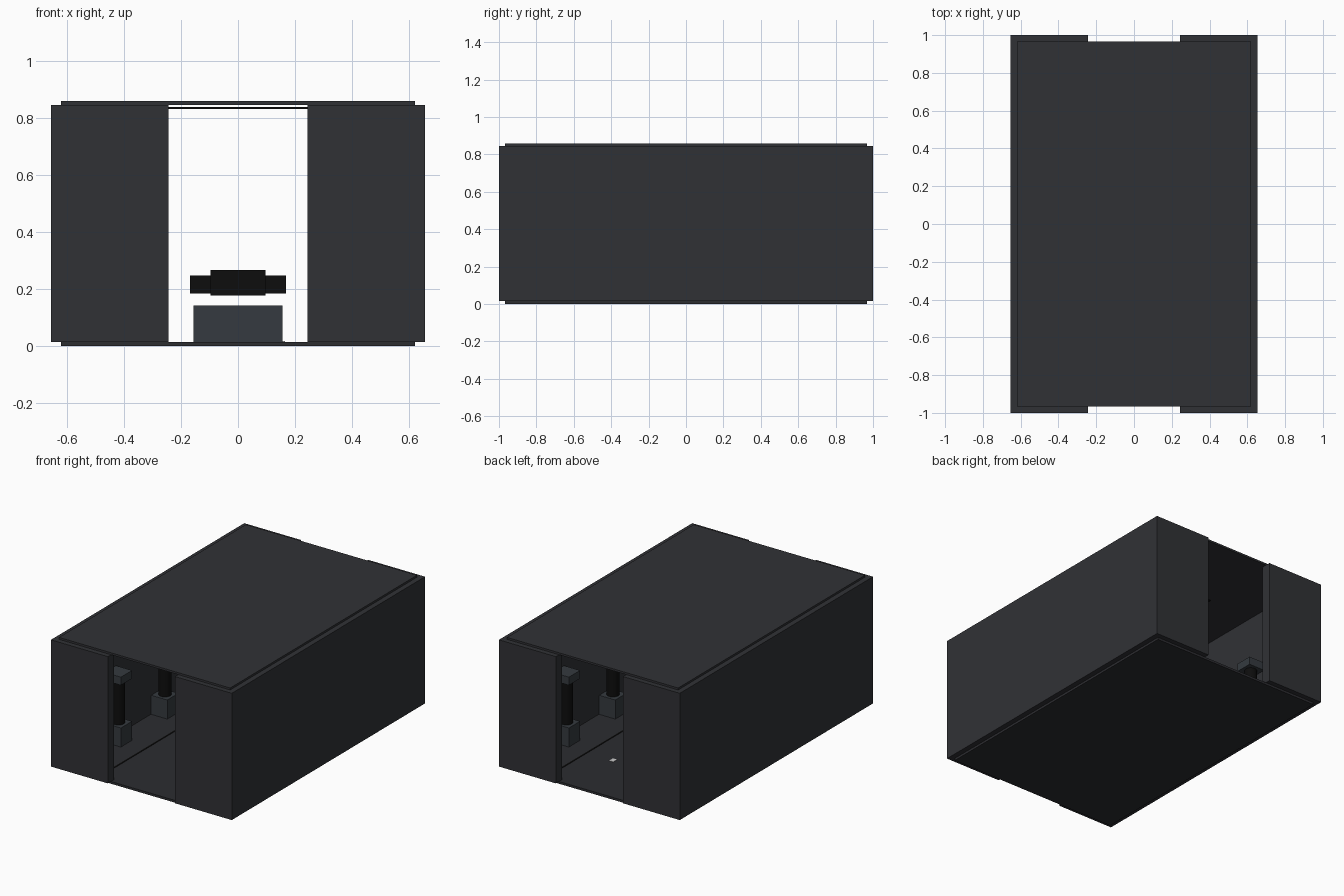
import bpy

if "Cube" in bpy.data.objects:
    bpy.data.objects.remove(bpy.data.objects["Cube"])


def material(name, r, g, b):
    m = bpy.data.materials.new(name)
    m.diffuse_color = (r, g, b, 1)
    m.use_nodes = True
    m.node_tree.nodes["Principled BSDF"].inputs["Base Color"].default_value = m.diffuse_color
    return m


WALL = material("dark_panel", 0.03, 0.031, 0.036)
FLOOR = material("dark_floor", 0.025, 0.026, 0.03)
BLACK = material("black_metal", 0.004, 0.004, 0.004)
STEEL = material("blue_grey", 0.035, 0.042, 0.05)
WHITE = material("pale_sheet", 0.8, 0.8, 0.8)


def box(name, x, y, z, mat):
    """Axis-aligned box from (min, max) pairs."""
    bpy.ops.mesh.primitive_cube_add(
        size=1, location=[(a + b) / 2 for a, b in (x, y, z)])
    o = bpy.context.object
    o.name = name
    o.scale = [b - a for a, b in (x, y, z)]
    bpy.ops.object.transform_apply(location=False, rotation=False, scale=True)
    o.data.materials.append(mat)
    return o


def span(centre, half):
    return (centre - half, centre + half)


def cylinder(name, x, y, z0, z1, radius, mat):
    bpy.ops.mesh.primitive_cylinder_add(
        vertices=24, radius=radius, depth=z1 - z0, location=(x, y, (z0 + z1) / 2))
    o = bpy.context.object
    o.name = name
    bpy.ops.object.shade_smooth_by_angle()
    o.data.materials.append(mat)


# Room shell
W, T, DOOR = 0.655, 0.065, 0.243
Z0, Z1 = 0.015, 0.845
box("floor", (-0.62, 0.62), (-0.967, 0.967), (0, Z0), FLOOR)
box("ceiling", (-0.62, 0.62), (-0.967, 0.967), (Z1, 0.858), WALL)
for s, side in ((-1, "left"), (1, "right")):
    box(side + "_wall", span(s * (W - T / 2), T / 2), (-1, 1), (Z0, Z1), WALL)
    for e, end in ((-1, "front"), (1, "back")):
        half = (W - T - DOOR) / 2
        box(f"{end}_{side}_door_wall", span(s * (DOOR + half), half),
            span(e * (1 - T / 2), T / 2), (Z0, Z1), WALL)

    # Floor seam strip
    box(side + "_floor_strip", span(s * 0.34, 0.005), (-0.93, 0.93),
        (Z0, Z0 + 0.002), BLACK)

    # Row of short posts along the wall
    for y in (-0.48, 0, 0.48):
        x = s * 0.53
        box(side + "_post_base", span(x, 0.058), span(y, 0.058), (Z0, 0.14), STEEL)
        cylinder(side + "_post_column", x, y, 0.14, 0.42, 0.039, BLACK)
        box(side + "_post_cap", span(x, 0.058), span(y, 0.058), (0.42, 0.473), STEEL)

# Hanging ceiling panel
box("ceiling_panel", (-0.25, 0.25), (-0.43, 0.43), (0.831, 0.838), BLACK)

# Central plinth with the piece floating above it
box("plinth", (-0.155, 0.155), (-0.2, 0.2), (Z0, 0.142), STEEL)
box("floating_bar", (-0.168, 0.168), (-0.07, 0.07), (0.184, 0.247), BLACK)
box("floating_core", (-0.097, 0.097), (-0.14, 0.14), (0.177, 0.267), BLACK)

# Small pale sheet on the floor
box("floor_sheet", span(0.15, 0.015), span(0.54, 0.02), (Z0, Z0 + 0.002), WHITE)
